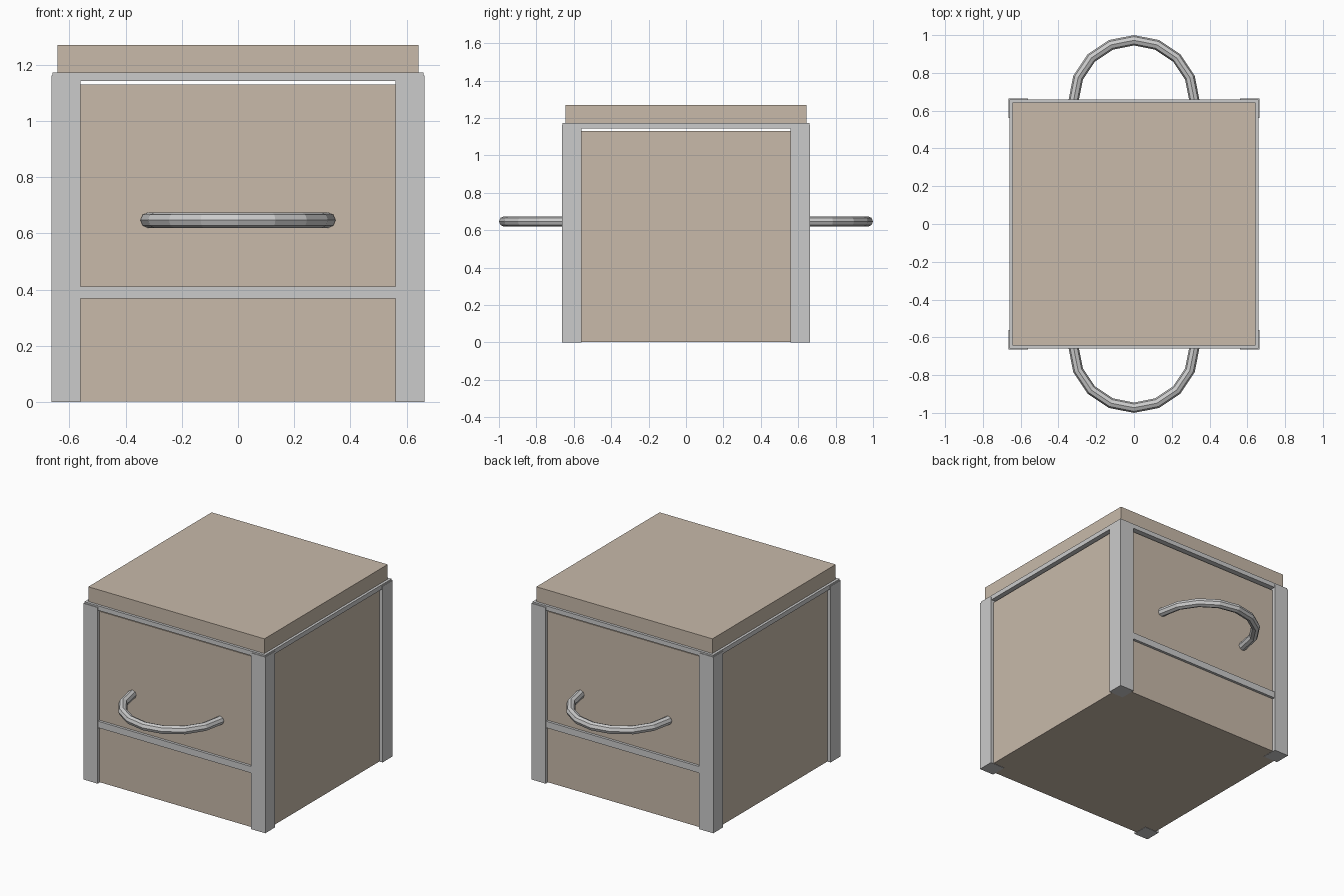
import bpy, bmesh
from math import sin, cos, pi
from mathutils import Vector

if "Cube" in bpy.data.objects:
    bpy.data.objects.remove(bpy.data.objects["Cube"])

brown = bpy.data.materials.new("brown_panel")
brown.diffuse_color = (0.58, 0.49, 0.40, 1)
brown.use_nodes = True
brown.node_tree.nodes["Principled BSDF"].inputs["Base Color"].default_value = brown.diffuse_color


def finish(name, bm, mat=None):
    bmesh.ops.recalc_face_normals(bm, faces=bm.faces[:])
    mesh = bpy.data.meshes.new(name)
    bm.to_mesh(mesh)
    bm.free()
    obj = bpy.data.objects.new(name, mesh)
    bpy.context.collection.objects.link(obj)
    if mat:
        mesh.materials.append(mat)
    return obj


def box(name, x, y, z, mat=None):
    """Box from (min, max) pairs on each axis."""
    bm = bmesh.new()
    bmesh.ops.create_cube(bm, size=1)
    for v in bm.verts:
        v.co = Vector([a + (b - a) * (c + 0.5) for (a, b), c in zip((x, y, z), v.co)])
    return finish(name, bm, mat)


def span(a, b, s):
    return tuple(sorted((a * s, b * s)))


def handle(name, side, radius=0.32, tube=0.0275, y0=0.6525, z=0.647):
    """Half ring: 8 segments, 8-sided tube, ends sunk into the body."""
    path = [Vector((radius, 0.62, z))]
    normals = [Vector((1, 0, 0))]
    for i in range(9):
        a = pi * i / 8
        n = Vector((cos(a), sin(a), 0))
        normals.append(n)
        path.append(Vector((0, y0, z)) + n * radius)
    path.append(Vector((-radius, 0.62, z)))
    normals.append(Vector((-1, 0, 0)))
    bm = bmesh.new()
    rings = []
    for p, n in zip(path, normals):
        ring = []
        for k in range(8):
            t = 2 * pi * k / 8
            co = p + n * (tube * cos(t)) + Vector((0, 0, tube * sin(t)))
            co.y *= side
            ring.append(bm.verts.new(co))
        rings.append(ring)
    for r, s in zip(rings, rings[1:]):
        for k in range(8):
            bm.faces.new((r[k], r[k - 1], s[k - 1], s[k]))
    bm.faces.new(rings[0])
    bm.faces.new(rings[-1])
    finish(name, bm)


# Wooden body and lid
box("body", (-0.643, 0.643), (-0.643, 0.643), (0.002, 1.13), brown)
box("lid", (-0.643, 0.643), (-0.643, 0.643), (1.165, 1.27), brown)

# Corner posts
for sx in (-1, 1):
    for sy in (-1, 1):
        name = ("front" if sy < 0 else "back") + ("_left" if sx < 0 else "_right")
        box(name + "_post", span(0.56, 0.664, sx), span(0.56, 0.664, sy), (0, 1.163))

# Rim bars under the lid, front and back strips, handles
for s, end, flank in ((-1, "front", "left"), (1, "back", "right")):
    box(end + "_rim", (-0.66, 0.66), span(0.62, 0.66, s), (1.143, 1.173))
    box(flank + "_rim", span(0.62, 0.66, s), (-0.62, 0.62), (1.143, 1.173))
    box(end + "_strip", (-0.57, 0.57), span(0.62, 0.66, s), (0.368, 0.411))
    handle(end + "_handle", s)
